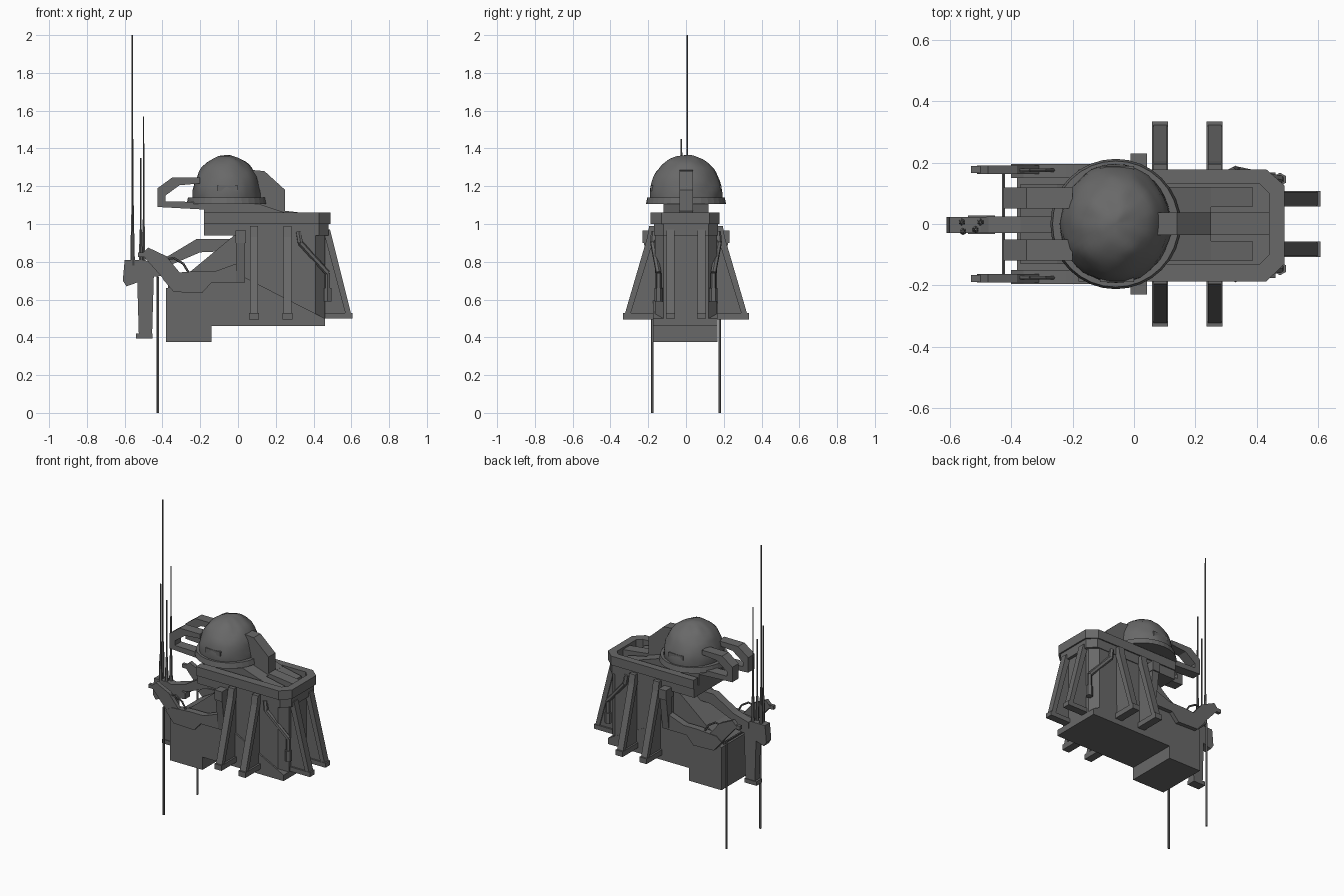
import bpy, bmesh, math
from mathutils import Vector, Matrix, noise

if "Cube" in bpy.data.objects:
    bpy.data.objects.remove(bpy.data.objects["Cube"])

# Dark gunmetal finish shared by every part
metal = bpy.data.materials.new("dark_metal")
metal.diffuse_color = (.14, .14, .14, 1)
metal.use_nodes = True
metal.node_tree.nodes["Principled BSDF"].inputs["Base Color"].default_value = metal.diffuse_color


def finish(name, bm, smooth=False):
    bmesh.ops.recalc_face_normals(bm, faces=bm.faces)
    me = bpy.data.meshes.new(name)
    bm.to_mesh(me)
    bm.free()
    me.materials.append(metal)
    ob = bpy.data.objects.new(name, me)
    bpy.context.collection.objects.link(ob)
    for p in me.polygons:
        p.use_smooth = smooth
    return ob


def prism(name, pts, axis, a, b):
    """Extrude a 2D profile along an axis (profile uses the other two axes in order)."""
    a, b = min(a, b), max(a, b)
    i = "xyz".index(axis)

    def co(p, d):
        v = list(p)
        v.insert(i, d)
        return v
    bm = bmesh.new()
    lo = [bm.verts.new(co(p, a)) for p in pts]
    hi = [bm.verts.new(co(p, b)) for p in pts]
    n = len(pts)
    bm.faces.new(lo)
    bm.faces.new(hi)
    for k in range(n):
        bm.faces.new((lo[k], lo[(k + 1) % n], hi[(k + 1) % n], hi[k]))
    return finish(name, bm)


def box(name, x0, x1, y0, y1, z0, z1):
    return prism(name, [(x0, z0), (x1, z0), (x1, z1), (x0, z1)], "y", y0, y1)


def rod(name, path, r1, r2=None, sides=6):
    """Straight cylinders joined along a path, optionally tapered."""
    r2 = r1 if r2 is None else r2
    bm = bmesh.new()
    for p, q in zip(path, path[1:]):
        p, q = Vector(p), Vector(q)
        d = q - p
        m = Matrix.Translation((p + q) / 2) @ d.to_track_quat("Z", "Y").to_matrix().to_4x4()
        bmesh.ops.create_cone(bm, cap_ends=True, segments=sides, radius1=r1, radius2=r2,
                              depth=d.length, matrix=m)
    return finish(name, bm)


# Hull: low front box, bottom plate and tapered front slope
prism("lower_hull", [(-.38, .375), (-.14, .375), (-.14, .46), (.46, .46), (.46, .5),
                     (.03, .72), (-.25, .70), (-.38, .66)], "y", -.175, .168)
prism("front_slope", [(-.37, .6), (.05, .6), (.05, .95), (-.02, .94), (-.25, .75), (-.37, .68)],
      "y", -.13, .13)
prism("main_body", [(.0, -.165), (.41, -.165), (.46, -.12), (.46, .12), (.41, .165), (.0, .165)],
      "z", .5, .96)

# Belt: solid lower tier with an open U-shaped rail above
prism("belt_lower", [(-.18, -.17), (.43, -.17), (.48, -.12), (.48, .12), (.43, .17), (-.18, .17)],
      "z", .94, 1.005)
outer = [(-.18, -.187), (.43, -.187), (.49, -.13), (.49, .125), (.43, .178), (-.18, .178)]
inner = [(-.18, .13), (.41, .13), (.44, .1), (.44, -.1), (.41, -.13), (-.18, -.13)]
prism("belt_rail", outer + inner, "z", 1.0, 1.06)

# Neck and dome
prism("neck", [(-.18, 1.0), (.2, 1.0), (.25, 1.06), (.1, 1.11), (-.18, 1.11)], "y", -.12, .12)
rod("dome_rim", [(-.06, 0, 1.105), (-.06, 0, 1.14)], .212, .205, 32)
bm = bmesh.new()
bmesh.ops.create_uvsphere(bm, u_segments=40, v_segments=26, radius=1)
bmesh.ops.bisect_plane(bm, geom=bm.verts[:] + bm.edges[:] + bm.faces[:], plane_co=(0, 0, -.1),
                       plane_no=(0, 0, -1), clear_outer=True)
for v in bm.verts:  # shallow hammered dents
    v.co *= 1 + .035 * noise.noise(v.co * 3.6)
bmesh.ops.scale(bm, vec=(.18, .194, .213), verts=bm.verts)
bmesh.ops.translate(bm, vec=(-.06, 0, 1.152), verts=bm.verts)
finish("dome", bm, True)

# Band running from the dome down to the rear deck
prism("rear_band", [(.03, 1.29), (.14, 1.28), (.25, 1.18), (.25, 1.07), (.46, 1.045), (.46, 1.0),
                    (.05, 1.0), (.05, 1.2)], "y", -.035, .038)

for side, s in (("left", -1), ("right", 1)):
    # Deck bars beside the band
    prism(side + "_deck_bar", [(.1, 1.0), (.385, 1.0), (.385, 1.03), (.1, 1.09)], "y",
          s * .055, s * .12)
    # Open handle loop in front of the dome
    loop_out = [(-.2, 1.245), (-.35, 1.245), (-.425, 1.19), (-.425, 1.09), (-.15, 1.075)]
    loop_in = [(-.15, 1.115), (-.385, 1.12), (-.385, 1.15), (-.31, 1.205), (-.2, 1.215)]
    prism(side + "_handle_loop", loop_out + loop_in, "y", s * .05, s * .118)
    # Window on the dome
    box(side + "_dome_window", -.11, .0, s * .15, s * .188, 1.175, 1.205)

    # Side fins with thin web, thick outer strip and foot
    for k, x in enumerate((.085, .262)):
        tag = f"{side}_fin_{k + 1}_"
        prism(tag + "web", [(s * .15, .94), (s * .19, .94), (s * .315, .51), (s * .15, .51)],
              "x", x - .014, x + .014)
        prism(tag + "strip", [(s * .165, .99), (s * .195, .99), (s * .205, .93), (s * .325, .52),
                              (s * .295, .52), (s * .165, .94)], "x", x - .022, x + .022)
        box(tag + "foot", x - .026, x + .026, s * .16, s * .333, .495, .53)

    # Rear fins
    y = s * .082
    prism(side + "_rear_fin_web", [(.44, .95), (.48, .95), (.59, .51), (.44, .51)], "y",
          y - .014, y + .014)
    prism(side + "_rear_fin_strip", [(.45, .97), (.487, .97), (.6, .52), (.57, .52)], "y",
          y - .022, y + .022)
    box(side + "_rear_fin_foot", .44, .607, y - .025, y + .025, .5, .53)

    # Bent pipe on the rear corner
    rod(side + "_corner_pipe", [(.32, s * .17, .96), (.33, s * .175, .9), (.475, s * .145, .74),
                                (.475, s * .145, .6)], .015)
    rod(side + "_pipe_end", [(.475, s * .145, .66), (.475, s * .145, .59)], .022)

    # Arm: shoulder, upper arm, forearm and claw
    box(side + "_shoulder", -.012, .042, s * .15, s * .23, .9, .965)
    prism(side + "_upper_arm", [(s * .16, .69), (s * .195, .69), (s * .225, .92), (s * .16, .92)],
          "x", -.01, .038)
    prism(side + "_forearm", [(.038, .69), (-.14, .69), (-.19, .635), (-.34, .64), (-.4, .71),
                              (-.36, .74), (-.22, .75), (-.12, .75), (-.01, .79), (.038, .79)],
          "y", s * .15, s * .195)
    prism(side + "_claw", [(-.51, .84), (-.475, .875), (-.38, .83), (-.29, .72), (-.36, .67)],
          "y", s * .163, s * .19)
    box(side + "_claw_tip", -.53, -.475, s * .166, s * .188, .825, .85)
    rod(side + "_claw_wire", [(-.4, s * .175, .81), (-.34, s * .175, .82), (-.29, s * .175, .79),
                              (-.26, s * .175, .74)], .006)
    # Thin leg
    rod(side + "_leg", [(-.425, s * .178, 0), (-.425, s * .178, .72)], .007)

rod("cross_rod", [(-.425, -.175, .72), (-.425, .175, .72)], .006)

# Mast carrier on the front end
prism("carrier_arm", [(.02, .92), (-.22, .92), (-.37, .83), (-.48, .8), (-.48, .76), (-.34, .79),
                      (-.2, .85), (.02, .86)], "y", -.03, .025)
prism("carrier_block", [(-.61, .7), (-.59, .67), (-.45, .72), (-.37, .73), (-.37, .77),
                        (-.5, .81), (-.6, .81)], "y", -.03, .022)
prism("carrier_post", [(-.525, .41), (-.455, .41), (-.445, .75), (-.535, .75)], "y", -.028, .022)
box("carrier_foot", -.54, -.452, -.033, .027, .393, .42)

# Antennas: thick tapered sleeve with a thin whip
for k, (x, y, mid, top) in enumerate(((-.56, .006, 1.05, 2.0), (-.5, .006, 1.0, 1.57),
                                      (-.556, -.024, .98, 1.45), (-.515, -.018, .97, 1.35))):
    rod(f"antenna_sleeve_{k + 1}", [(x, y, .78), (x, y, mid)], .012, .007)
    rod(f"antenna_whip_{k + 1}", [(x, y, mid - .02), (x, y, top)], .005, .004)
